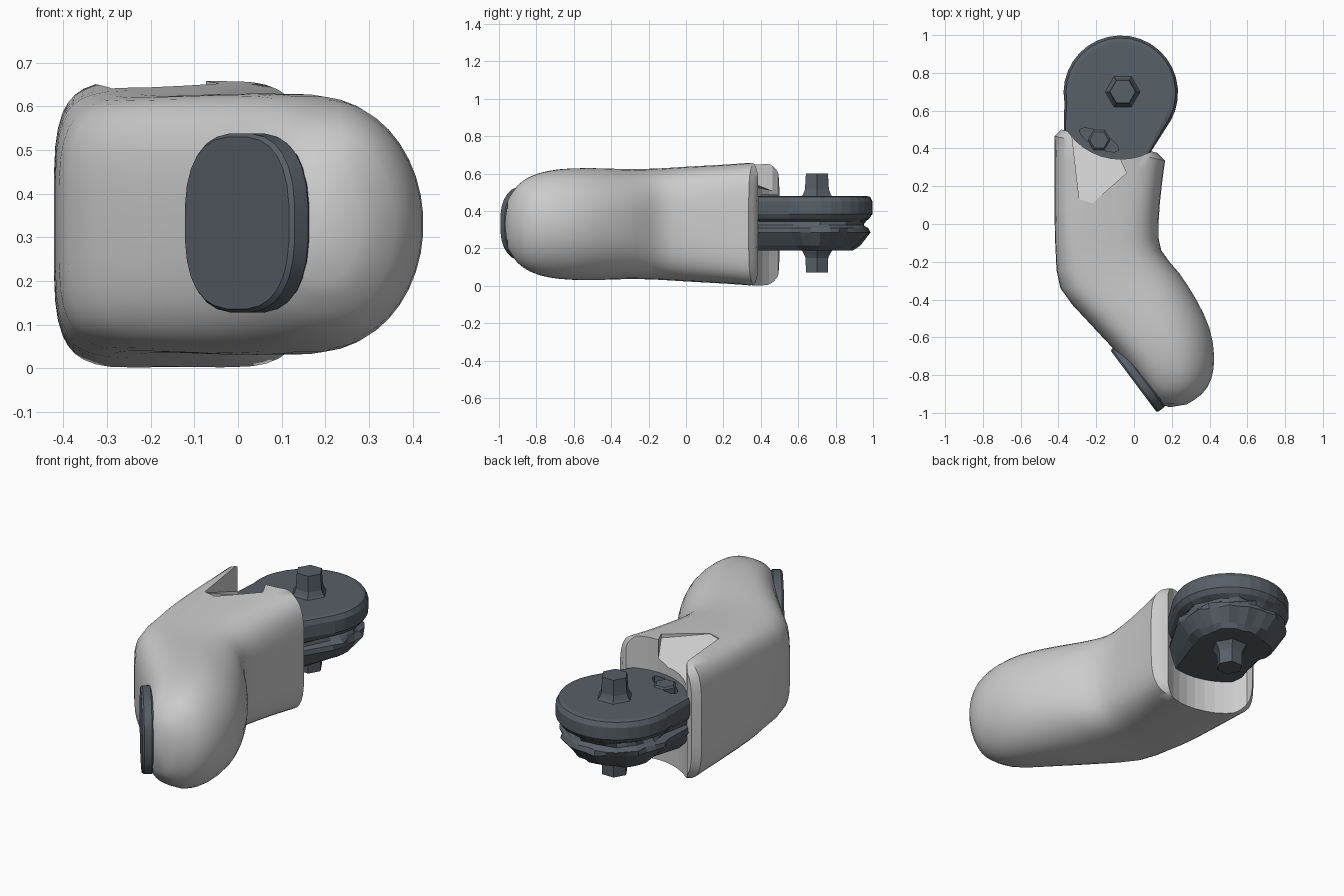
import bpy, bmesh, math, random
from mathutils import Vector

if "Cube" in bpy.data.objects:
    bpy.data.objects.remove(bpy.data.objects["Cube"])

random.seed(4)
dark = bpy.data.materials.new("dark_metal")
dark.diffuse_color = (0.095, 0.115, 0.135, 1)
dark.use_nodes = True
dark.node_tree.nodes["Principled BSDF"].inputs["Base Color"].default_value = dark.diffuse_color
ZC = 0.33


def loft(name, rings, mat=None, smooth=None, tip=None):
    bm = bmesh.new()
    rows = [[bm.verts.new(p) for p in r] for r in rings]
    n = len(rows[0])
    for a, b in zip(rows, rows[1:]):
        for i in range(n):
            bm.faces.new((a[i], a[(i + 1) % n], b[(i + 1) % n], b[i]))
    bm.faces.new(rows[0])
    if tip:
        t = bm.verts.new(tip)
        for i in range(n):
            bm.faces.new((rows[-1][i], rows[-1][(i + 1) % n], t))
    else:
        bm.faces.new(rows[-1])
    bmesh.ops.recalc_face_normals(bm, faces=bm.faces)
    me = bpy.data.meshes.new(name)
    bm.to_mesh(me)
    bm.free()
    ob = bpy.data.objects.new(name, me)
    bpy.context.collection.objects.link(ob)
    if mat:
        me.materials.append(mat)
    if smooth:
        bpy.ops.object.select_all(action='DESELECT')
        bpy.context.view_layer.objects.active = ob
        ob.select_set(True)
        bpy.ops.object.shade_smooth_by_angle(angle=math.radians(smooth))
    return ob


def disc(cx, cy, r, z, n=6, sx=1.0, rot=0.0):
    pts = []
    for i in range(n):
        a = 2 * math.pi * i / n
        x, y = r * sx * math.cos(a), r * math.sin(a)
        pts.append((cx + x * math.cos(rot) - y * math.sin(rot),
                    cy + x * math.sin(rot) + y * math.cos(rot), z))
    return pts


def cut(ob, cutter):
    m = ob.modifiers.new("cut", 'BOOLEAN')
    m.operation = 'DIFFERENCE'
    m.solver = 'EXACT'
    m.object = cutter
    cutter.hide_render = True
    cutter.hide_set(True)


# bent finger shell: left xy, right xy, half height, left and right squareness
stations = [
    (-.385, .50, .12, .378, .318, 5, 4.5),
    (-.42, .465, .165, .335, .331, 5, 4.5),
    (-.422, .20, .147, .20, .318, 5, 4),
    (-.42, .00, .13, .00, .307, 5, 3.4),
    (-.415, -.15, .145, -.14, .298, 4.5, 3),
    (-.39, -.34, .24, -.26, .294, 4, 2.6),
    (-.25, -.51, .33, -.40, .299, 3.5, 2.3),
    (-.11, -.66, .40, -.55, .298, 3.2, 2.1),
    (-.03, -.76, .425, -.70, .285, 3, 2),
    (.03, -.84, .41, -.82, .255, 3, 2),
    (.08, -.905, .36, -.90, .205, 3, 2),
    (.12, -.95, .28, -.955, .13, 2.6, 2)]


def blend(k, t):
    if k == 0:  # plain chamfer at the open end
        return [a + (b - a) * t for a, b in zip(stations[0], stations[1])]
    p = [stations[min(max(k + d, 1), len(stations) - 1)] for d in (-1, 0, 1, 2)]
    return [0.5 * (2 * b + (c - a) * t + (2 * a - 5 * b + 4 * c - d) * t * t
                   + (3 * b - a - 3 * c + d) * t ** 3) for a, b, c, d in zip(*p)]


def section(s, n=40):
    lx, ly, rx, ry, h, nl, nr = s
    pts = []
    for i in range(n):
        a = 2 * math.pi * (i + .5) / n
        c, q = math.cos(a), math.sin(a)
        e = 2 / (nr if c > 0 else nl)
        u = math.copysign(abs(c) ** e, c) * .5 + .5
        z = math.copysign(abs(q) ** e, q) * h
        pts.append((lx + (rx - lx) * u, ly + (ry - ly) * u, ZC + z))
    return pts


rings = [section(blend(k, t)) for k in range(len(stations) - 1) for t in (0, .5)]
rings.append(section(stations[-1]))
shell = loft("finger_shell", rings, smooth=35, tip=(.19, -.97, ZC))
# curved socket at the back of the shell
socket = loft("socket_cutter", [disc(-.07, .685, .342, z, 40) for z in (-.2, .9)])
cut(shell, socket)

# sloped notch in the top rim above the arm
notch = [(-.22, .11, .64), (-.04, .27, .63), (-.10, .40, .50),
         (-.33, .48, .50), (-.29, .13, .635)]
cut(shell, loft("notch_cutter", [notch, [(x, y, .9) for x, y, z in notch]]))


# grooved knuckle with an arm running into the shell, rougher on its lower half
def knuckle_ring(z, r, arm):
    rough = .014 if z < .35 else 0
    pts = []
    for i in range(21):
        a = math.radians(-28 + 218 * i / 20)
        q = r + random.uniform(-rough, rough)
        pts.append((-.07 + q * math.cos(a), .695 + q * math.sin(a), z))
    d = (.30 - r) * arm
    return pts + [(-.37 + d, .50, z), (-.33 + d, .22, z),
                  (.03 - d, .22, z), (.08 - d, .37, z)]


layers = [(.19, .20), (.215, .225), (.285, .285), (.31, .28), (.325, .26),
          (.345, .26), (.36, .285), (.385, .303), (.45, .303), (.475, .29), (.48, .27)]
knuckle = loft("knuckle", [knuckle_ring(z, r, .6) for z, r in layers], dark)
# slot with its pin on the arm
rot = math.radians(-28)
slot = loft("slot_cutter", [disc(-.185, .445, .04, z, 12, 2.9, rot) for z in (.44, .6)])
cut(knuckle, slot)
loft("slot_pin", [disc(-.185, .445, .06, .40), disc(-.185, .445, .06, .48),
                  disc(-.185, .445, .05, .488)], dark)

# hexagonal axle, flared where it meets the knuckle
axle = [(.07, .068), (.15, .07), (.165, .078), (.20, .10), (.47, .10),
        (.49, .085), (.515, .074), (.60, .068)]
loft("axle", [disc(-.06, .70, r, z) for z, r in axle], dark)

# rounded pad on the fingertip
along = Vector((.60, -.80, 0)).normalized()
normal = Vector((-.80, -.60, 0)).normalized()
centre = Vector((.012, -.822, .333))


def pad_ring(depth, s):
    out = []
    for i in range(28):
        a = 2 * math.pi * (i + .5) / 28
        c, q = math.cos(a), math.sin(a)
        u = math.copysign(abs(c) ** .75, c) * .208 * s
        v = math.copysign(abs(q) ** .75, q) * .206 * s
        out.append(centre + along * u + Vector((0, 0, v)) + normal * depth)
    return out


loft("fingertip_pad", [pad_ring(d, s) for d, s in
                       ((-.05, .93), (-.03, 1), (.008, 1), (.018, .96))], dark, 30)
